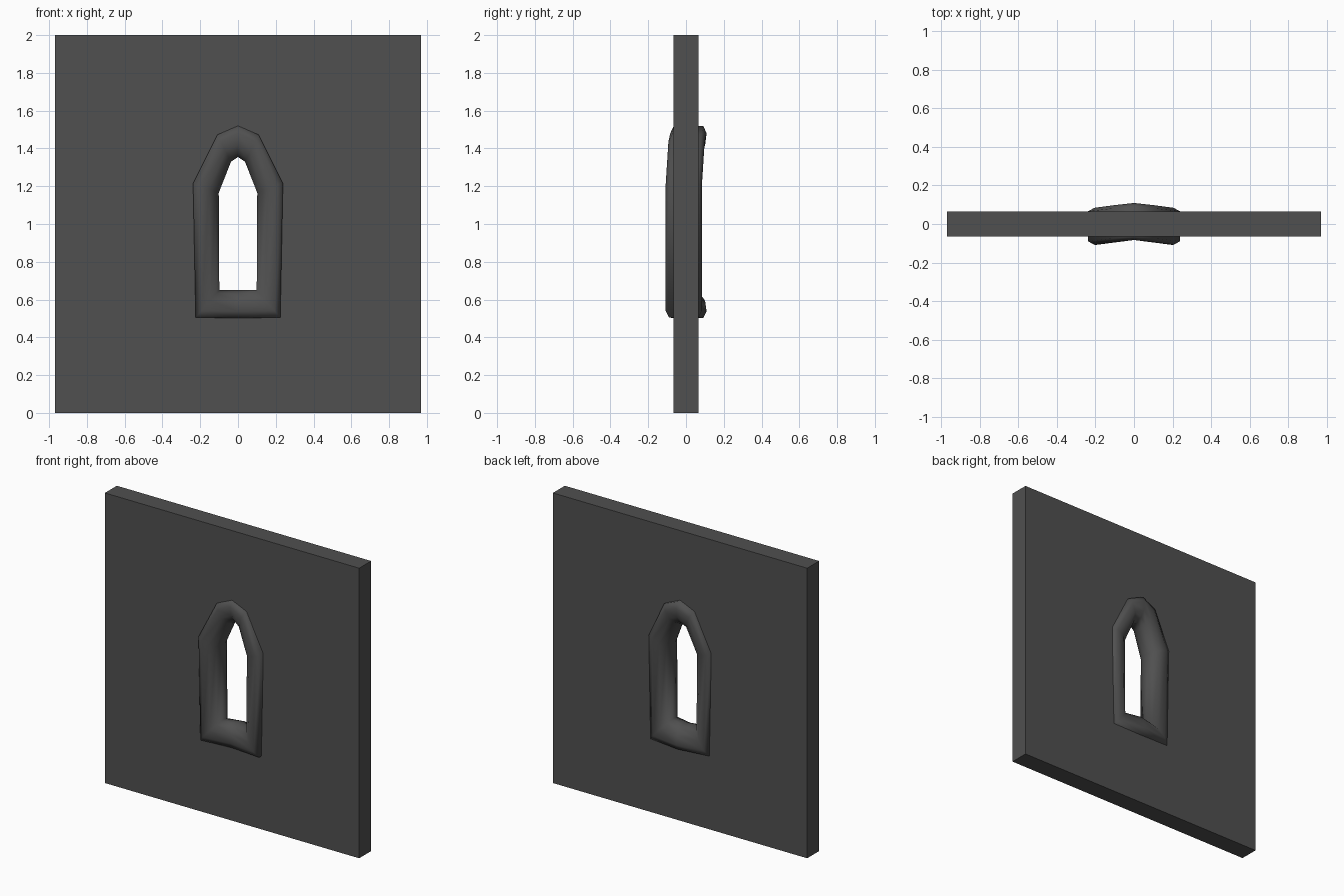
import bpy, bmesh
from mathutils import Vector

if "Cube" in bpy.data.objects:
    bpy.data.objects.remove(bpy.data.objects["Cube"])

# One dark grey stone colour
stone = bpy.data.materials.new("dark grey stone")
stone.diffuse_color = (0.08, 0.08, 0.08, 1)
stone.use_nodes = True
stone.node_tree.nodes["Principled BSDF"].inputs["Base Color"].default_value = stone.diffuse_color


def finish(bm, name, smooth):
    bmesh.ops.recalc_face_normals(bm, faces=bm.faces[:])
    mesh = bpy.data.meshes.new(name)
    bm.to_mesh(mesh)
    bm.free()
    mesh.materials.append(stone)
    for p in mesh.polygons:
        p.use_smooth = smooth
    obj = bpy.data.objects.new(name, mesh)
    bpy.context.collection.objects.link(obj)
    return obj


# Half outline of the pointed window: outer (x, z), inner (x, z), bend in y
half = [
    ((0.0, 1.52), (0.0, 1.355), 0.013),
    ((0.11, 1.472), (0.037, 1.33), 0.003),
    ((0.238, 1.215), (0.102, 1.165), -0.012),
    ((0.224, 0.505), (0.099, 0.65), -0.012),
    ((0.0, 0.502), (0.0, 0.65), 0.013),
]
mirrored = [((-o[0], o[1]), (-i[0], i[1]), b) for o, i, b in half[-2:0:-1]]
stations = half + mirrored

# Rounded tube section: t runs from outer (0) to inner (1), v is depth in y
side = [(0.0, 0.078), (0.24, 0.096), (0.62, 0.088), (0.88, 0.06), (1.0, 0.02)]
section = [(t, -v) for t, v in side] + [(t, v) for t, v in reversed(side)]

# Window frame: section swept round the closed outline
bm = bmesh.new()
rings = []
for o, i, bend in stations:
    o, i = Vector((o[0], 0, o[1])), Vector((i[0], 0, i[1]))
    rings.append([bm.verts.new(o.lerp(i, t) + Vector((0, v + bend, 0)))
                  for t, v in section])
n, m = len(rings), len(section)
for a in range(n):
    r, s = rings[a], rings[(a + 1) % n]
    for k in range(m):
        j = (k + 1) % m
        bm.faces.new((r[k], r[j], s[j], s[k]))
finish(bm, "window_frame", True)

# Wall slab with the opening hidden inside the frame
W, D, H = 0.97, 0.065, 2.0
bm = bmesh.new()
outline = [(-W, 0), (W, 0), (W, H), (-W, H)]
opening = [((o[0] + i[0]) / 2, (o[1] + i[1]) / 2) for o, i, b in stations]
edges = []
for loop in (outline, opening):
    vs = [bm.verts.new((x, -D, z)) for x, z in loop]
    edges += [bm.edges.new((vs[k], vs[(k + 1) % len(vs)])) for k in range(len(vs))]
bmesh.ops.triangle_fill(bm, edges=edges, use_beauty=True, normal=(0, -1, 0))
back = bmesh.ops.extrude_face_region(bm, geom=bm.faces[:], use_keep_orig=True)
bmesh.ops.translate(bm, vec=(0, 2 * D, 0),
                    verts=[g for g in back["geom"] if isinstance(g, bmesh.types.BMVert)])
finish(bm, "wall", False)
